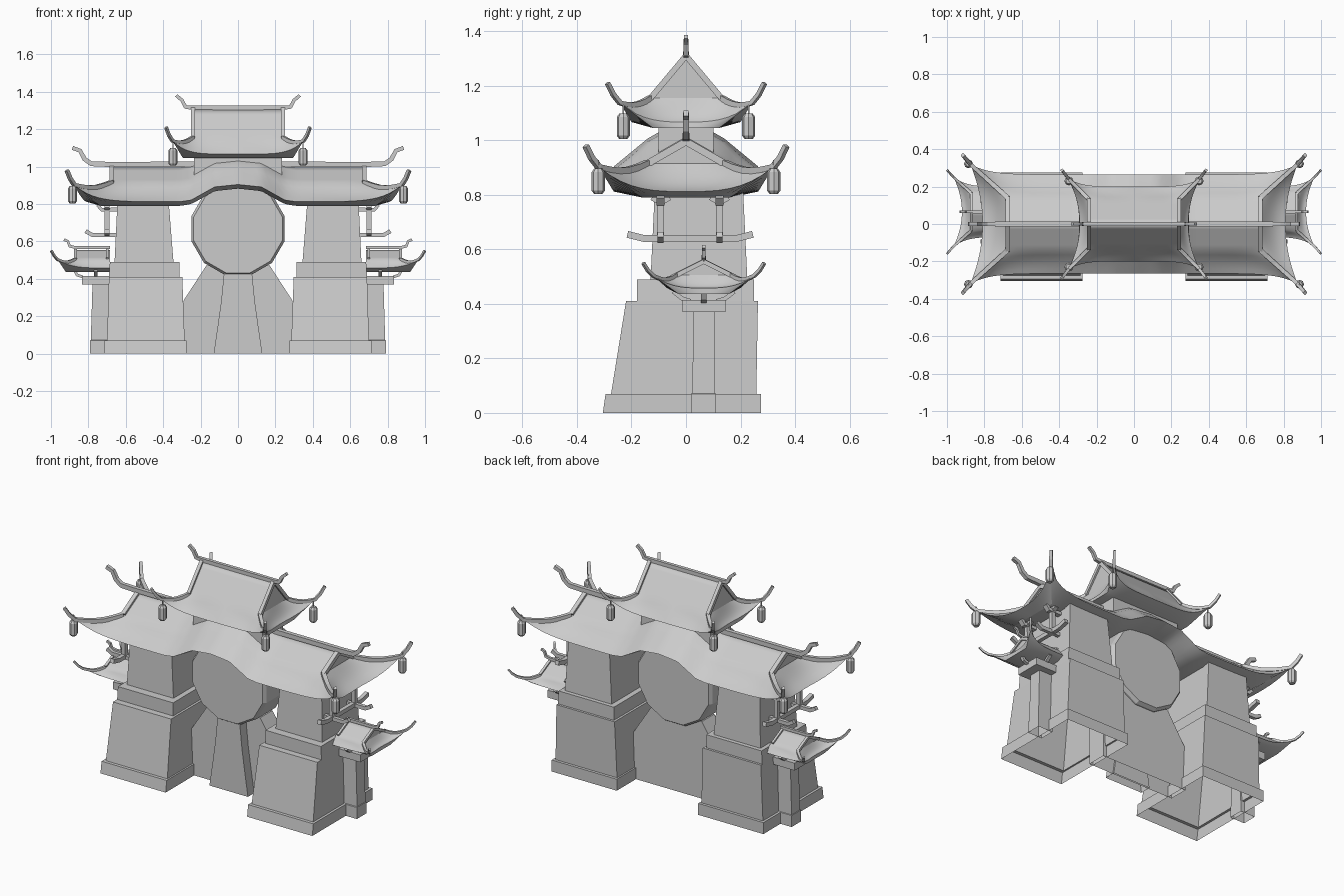
import bpy, math
from mathutils import Vector

if bpy.data.objects.get("Cube"):
    bpy.data.objects.remove(bpy.data.objects["Cube"])

GREY = (0.6, 0.6, 0.6, 1)
stone = bpy.data.materials.new("plain grey")
stone.use_nodes = True
stone.diffuse_color = GREY
stone.node_tree.nodes["Principled BSDF"].inputs["Base Color"].default_value = GREY


def make(name, verts, faces, yc=0, mx=True, my=False, smooth=False):
    """Mesh object centred on y = yc, mirrored across x and/or y."""
    me = bpy.data.meshes.new(name)
    me.from_pydata([tuple(v) for v in verts], [], faces)
    me.materials.append(stone)
    ob = bpy.data.objects.new(name, me)
    ob.location.y = yc
    bpy.context.collection.objects.link(ob)
    if smooth:
        bpy.ops.object.select_all(action='DESELECT')
        bpy.context.view_layer.objects.active = ob
        ob.select_set(True)
        bpy.ops.object.shade_smooth_by_angle(angle=math.radians(35))
    if mx or my:
        m = ob.modifiers.new("mirror", 'MIRROR')
        m.use_axis = (mx, my, False)
    return ob


def skin(name, rings, open_bottom=False, **kw):
    """Join successive rings of points and cap the ends."""
    n = len(rings[0])
    faces = [(k * n + i, k * n + (i + 1) % n, (k + 1) * n + (i + 1) % n, (k + 1) * n + i)
             for k in range(len(rings) - 1) for i in range(n)]
    faces.append(tuple(range(len(rings) * n - n, len(rings) * n)))
    if not open_bottom:
        faces.append(tuple(reversed(range(n))))
    return make(name, [p for r in rings for p in r], faces, **kw)


def rect(x0, x1, y0, y1, z):
    return [(x0, y0, z), (x1, y0, z), (x1, y1, z), (x0, y1, z)]


def box(name, x0, x1, y0, y1, z0, z1, **kw):
    return skin(name, [rect(x0, x1, y0, y1, z0), rect(x0, x1, y0, y1, z1)], **kw)


def bar(name, path, w, h, tip=1.0, **kw):
    """Square-section bar swept along a path, thinning to the tip."""
    pts = [Vector(p) for p in path]
    d = pts[-1] - pts[0]
    side = Vector((-d.y, d.x, 0)).normalized()
    rings = []
    for i, p in enumerate(pts):
        t = (pts[min(i + 1, len(pts) - 1)] - pts[max(i - 1, 0)]).normalized()
        up = t.cross(side).normalized()
        k = 1 + (tip - 1) * i / (len(pts) - 1)
        a, b = side * w * k / 2, up * h * k / 2
        rings.append([p - a - b, p - a + b, p + a + b, p + a - b])
    return skin(name, rings, **kw)


def lerp(a, b, s):
    return a + (b - a) * s


def roof(name, yc, x0, gx, gy, rz, gz, cx, cy, ex, ey, ez, lift, p, tip, hook,
         hump=0, w=0.02, dip=0.015):
    """Hip-and-gable roof from a mirrored quarter: x0 inner end, g gable,
    c corner, e eave middle, tip the curled corner end, hook the ridge end."""
    def bump(x):
        # faceted rise over the archway
        if x < 0.125:
            return hump * lerp(1, 0.86, x / 0.125)
        if x < 0.25:
            return hump * lerp(0.86, 0.1, (x - 0.125) / 0.125)
        return hump * max(0, lerp(0.1, 0, (x - 0.25) / 0.06))

    def sag(s):
        return dip * math.sin(math.pi * s)

    def slope(u, t):
        if t <= 1:
            x = lerp(x0, gx, u)
            return (x, gy * t, lerp(rz, gz, t) + bump(x))
        s = t - 1
        x = lerp(x0, lerp(gx, cx, s), u)
        y = lerp(gy, lerp(ey, cy, u ** p), s)
        return (x, y, lerp(gz, ez + lift * u ** p, s) - sag(s) * u + bump(x))

    def end(s, v):
        return (lerp(gx, lerp(ex, cx, v ** 2), s), v * lerp(gy, cy, s),
                lerp(gz, ez + lift * v ** 3, s) - sag(s))

    # underside: rises from a low flat centre out to the eave edge
    inx, iny, low = lerp(x0, cx, 0.84), cy * 0.5, ez - 0.022

    def soffit(u, t):
        x = lerp(x0, inx, u)
        if t <= 1:
            return (x, iny * t, low + bump(x))
        inner, edge = Vector((x, iny, low + bump(x))), Vector(slope(u, 2))
        return inner.lerp(edge, t - 1)

    def end_soffit(s, v):
        return Vector((inx, iny * v, low)).lerp(Vector(end(1, v)), s)

    def grid(label, f, na, nb, bmax, under=False):
        verts = [f(i / na, bmax * j / nb) for i in range(na + 1) for j in range(nb + 1)]
        k = nb + 1
        faces = [(i * k + j, i * k + k + j, i * k + k + j + 1, i * k + j + 1)
                 for i in range(na) for j in range(nb)]
        if under:
            faces = [f[::-1] for f in faces]
        make(label, verts, faces, yc, my=True, smooth=True)

    grid(name + "_slopes", slope, 28, 10, 2)
    grid(name + "_ends", end, 6, 8, 1)
    grid(name + "_soffit", soffit, 28, 2, 2, True)
    grid(name + "_end_soffit", end_soffit, 1, 8, 1, True)
    # gable wall, edge boards, hip ridges and top ridge
    make(name + "_gable", [(gx, -gy, gz), (gx, gy, gz), (gx, 0, rz)], [(0, 1, 2)], yc)
    bar(name + "_gable_board", [(gx, 0, rz), (gx, gy, gz)], w, w, yc=yc, my=True)
    hip = [end(s / 5, 1) for s in range(6)]
    c, t = Vector(hip[-1]), Vector(tip)
    mid = c.lerp(t, 0.55) - Vector((0, 0, (t.z - c.z) * 0.12))
    bar(name + "_hip_ridge", hip + [mid, t], w, w, 0.7, yc=yc, my=True)
    bar(name + "_top_ridge", [(x0, 0, hook[0][1])] + [(x, 0, z) for x, z in hook],
        w, w * 1.1, 0.75, yc=yc)


# Stepped gate towers, hollow from below
skin("gate_tower", [rect(0.275, 0.715, -0.305, 0.275, 0), rect(0.275, 0.715, -0.295, 0.275, 0.07),
                    rect(0.285, 0.70, -0.275, 0.258, 0.07), rect(0.298, 0.69, -0.22, 0.264, 0.41),
                    rect(0.312, 0.69, -0.18, 0.25, 0.41), rect(0.312, 0.685, -0.18, 0.25, 0.49),
                    rect(0.345, 0.66, -0.13, 0.225, 0.49), rect(0.37, 0.645, -0.115, 0.21, 0.805)],
     open_bottom=True)

# Outer posts carrying the small side roofs
skin("side_post", [rect(0.69, 0.79, 0.018, 0.11, 0), rect(0.69, 0.79, 0.018, 0.11, 0.07),
                   rect(0.69, 0.787, 0.024, 0.106, 0.072), rect(0.69, 0.778, 0.026, 0.104, 0.37)],
     open_bottom=True)
box("side_post_cap", 0.68, 0.835, -0.013, 0.145, 0.37, 0.415)
for y in (-0.08, 0.08):
    bar("small_bracket", [(0.76, y * 0.6, 0.41), (0.76, y, 0.42), (0.76, y * 1.4, 0.445)], 0.02, 0.015, yc=0.065)
bar("small_bracket_end", [(0.83, 0, 0.41), (0.86, 0, 0.42), (0.875, 0, 0.445)], 0.02, 0.015, yc=0.065)

# Bracket frames on the tower sides
bar("bracket_beam", [(0.70, 0, 0.64), (0.70, 0.17, 0.64), (0.70, 0.23, 0.655)], 0.025, 0.025, yc=0.015, my=True)
bar("bracket_post", [(0.70, 0.108, 0.63), (0.701, 0.108, 0.82)], 0.025, 0.025, yc=0.015, my=True)
bar("bracket_arm", [(0.64, 0.108, 0.635), (0.78, 0.108, 0.635), (0.815, 0.108, 0.655)], 0.022, 0.022, yc=0.015, my=True)
bar("upper_bracket_arm", [(0.64, 0.108, 0.77), (0.73, 0.108, 0.77), (0.75, 0.108, 0.795)], 0.03, 0.02, yc=0.015, my=True)
bar("upper_bracket_cross", [(0.70, 0.075, 0.79), (0.70, 0.108, 0.77), (0.70, 0.14, 0.79)], 0.025, 0.02, yc=0.015, my=True)

# Centre wall with sloped shoulders
skin("centre_wall", [rect(-h, h, -0.03, 0.09, z) for h, z in ((0.30, 0), (0.30, 0.27), (0.17, 0.47))],
     open_bottom=True, mx=False)

# Curved ramp panel below the drum
rows = [(0.13, 0), (0.108, 0.15), (0.09, 0.28), (0.075, 0.43)]
skin("ramp_panel", [rect(-h, h, -0.09, -0.02, z) for h, z in rows], open_bottom=True, mx=False)

# Twelve-sided drum filling the archway
angles = [math.radians(15 + 30 * i) for i in range(12)]
skin("drum", [[(r * math.cos(a), y, 0.668 + r * math.sin(a)) for a in angles]
              for r, y in ((0.245, 0.12), (0.258, 0.10), (0.258, -0.08), (0.245, -0.10))], mx=False)

# Upper storey
box("upper_storey", -0.235, 0.235, -0.10, 0.10, 0.92, 1.06, mx=False)

# Roofs
roof("main_roof", 0, 0, 0.675, 0.14, 0.995, 0.915, 0.875, 0.32, 0.81, 0.265, 0.812, 0.09, 9,
     (0.915, 0.368, 0.98), [(0.70, 1.012), (0.785, 1.015), (0.82, 1.04), (0.845, 1.085), (0.885, 1.10)],
     hump=0.092, w=0.026, dip=0.02)
roof("top_roof", 0, 0, 0.24, 0.13, 1.31, 1.155, 0.35, 0.242, 0.29, 0.20, 1.067, 0.07, 5,
     (0.385, 0.288, 1.21), [(0.25, 1.315), (0.28, 1.318), (0.30, 1.355), (0.33, 1.38)], w=0.021)
roof("side_roof", 0.065, 0.685, 0.87, 0.10, 0.555, 0.505, 0.965, 0.185, 0.92, 0.135, 0.458, 0.045, 4,
     (0.998, 0.222, 0.55), [(0.87, 0.567), (0.90, 0.575), (0.91, 0.60), (0.93, 0.61)], w=0.016)
bar("side_roof_inner_board", [(0.70, 0, 0.555), (0.70, 0.10, 0.505)], 0.014, 0.02, yc=0.065, my=True)

# Hanging lanterns under the roof corners
for name, x, y, z in (("main", 0.885, 0.322, 0.803), ("top", 0.348, 0.23, 1.005)):
    rings = [[(x + r * math.cos(math.pi * i / 4), y + r * math.sin(math.pi * i / 4), z + h) for i in range(8)]
             for r, h in ((0.015, 0), (0.024, 0.012), (0.024, 0.08), (0.015, 0.093))]
    skin(name + "_lantern", rings, my=True)
    box(name + "_lantern_cord", x - 0.003, x + 0.003, y - 0.003, y + 0.003, z + 0.09, z + 0.125, my=True)
